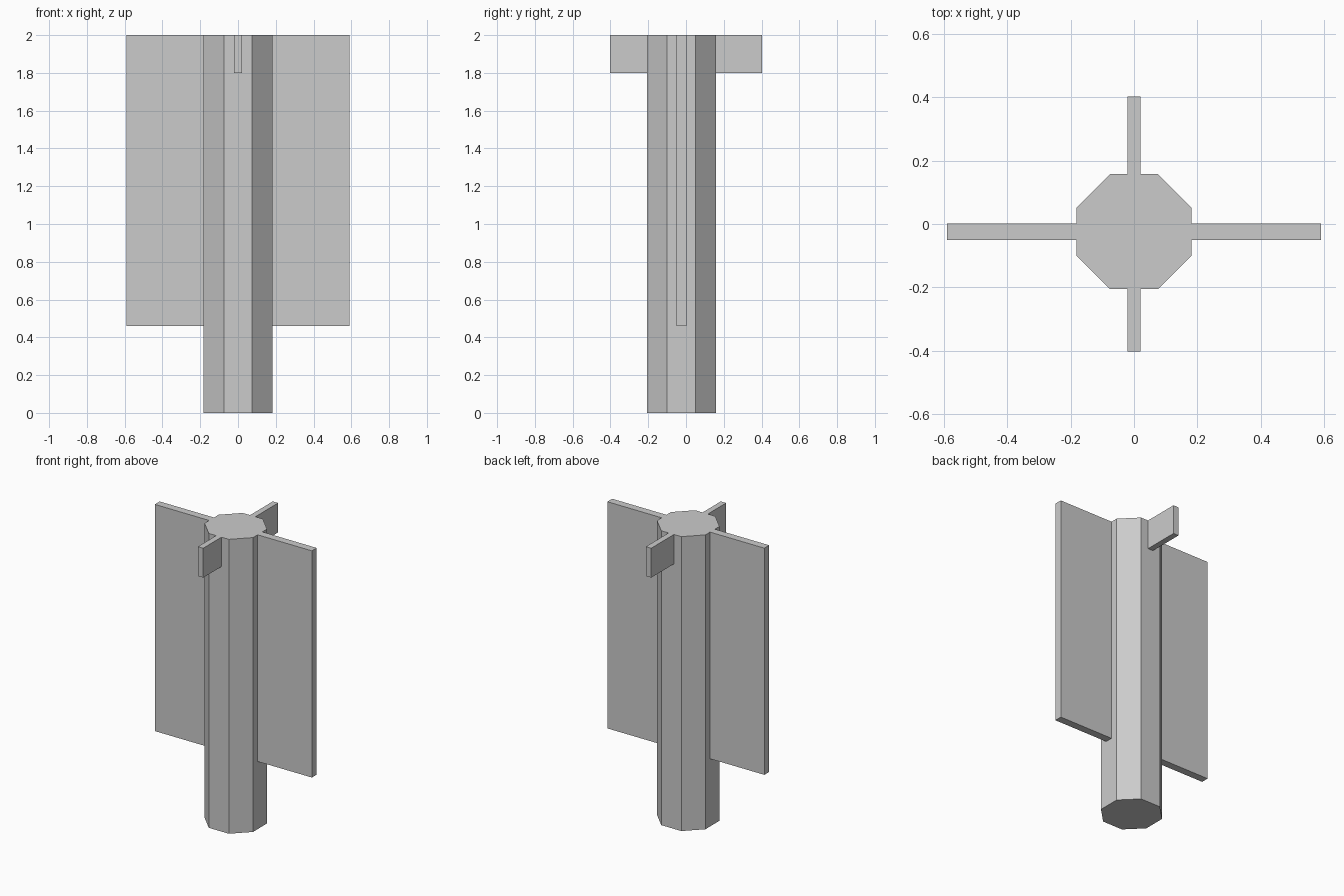
import bpy
from math import cos, pi

cube = bpy.data.objects.get("Cube")
if cube:
    bpy.data.objects.remove(cube, do_unlink=True)

gray = bpy.data.materials.new("plain_gray")
gray.use_nodes = True
color = (0.6, 0.6, 0.6, 1)
gray.diffuse_color = color
gray.node_tree.nodes["Principled BSDF"].inputs["Base Color"].default_value = color

HEIGHT = 2.0
APOTHEM = 0.182
POST_Y = -0.024


def box(name, low, high):
    """Add a box spanning two opposite corners."""
    center = [(a + b) / 2 for a, b in zip(low, high)]
    bpy.ops.mesh.primitive_cube_add(size=1, location=center)
    obj = bpy.context.object
    obj.name = name
    obj.scale = [b - a for a, b in zip(low, high)]
    bpy.ops.object.transform_apply(location=False, rotation=False, scale=True)
    obj.data.materials.append(gray)


# Octagonal post with flat sides facing the axes
bpy.ops.mesh.primitive_cylinder_add(
    vertices=8, radius=APOTHEM / cos(pi / 8), depth=HEIGHT,
    location=(0, POST_Y, HEIGHT / 2), rotation=(0, 0, pi / 8))
post = bpy.context.object
post.name = "post"
bpy.ops.object.transform_apply(location=False, rotation=True, scale=False)
post.data.materials.append(gray)

# Long side fins, butted against the post
for side, sign in (("left", 1), ("right", -1)):
    x0, x1 = sorted((sign * APOTHEM, sign * 0.59))
    box(side + "_fin", (x0, -0.05, 0.46), (x1, 0.002, HEIGHT))

# Short tabs at the top, front and back
for side, sign in (("back", 1), ("front", -1)):
    y0, y1 = sorted((POST_Y + sign * APOTHEM, sign * 0.402))
    box(side + "_tab", (-0.02, y0, 1.8), (0.02, y1, HEIGHT))
